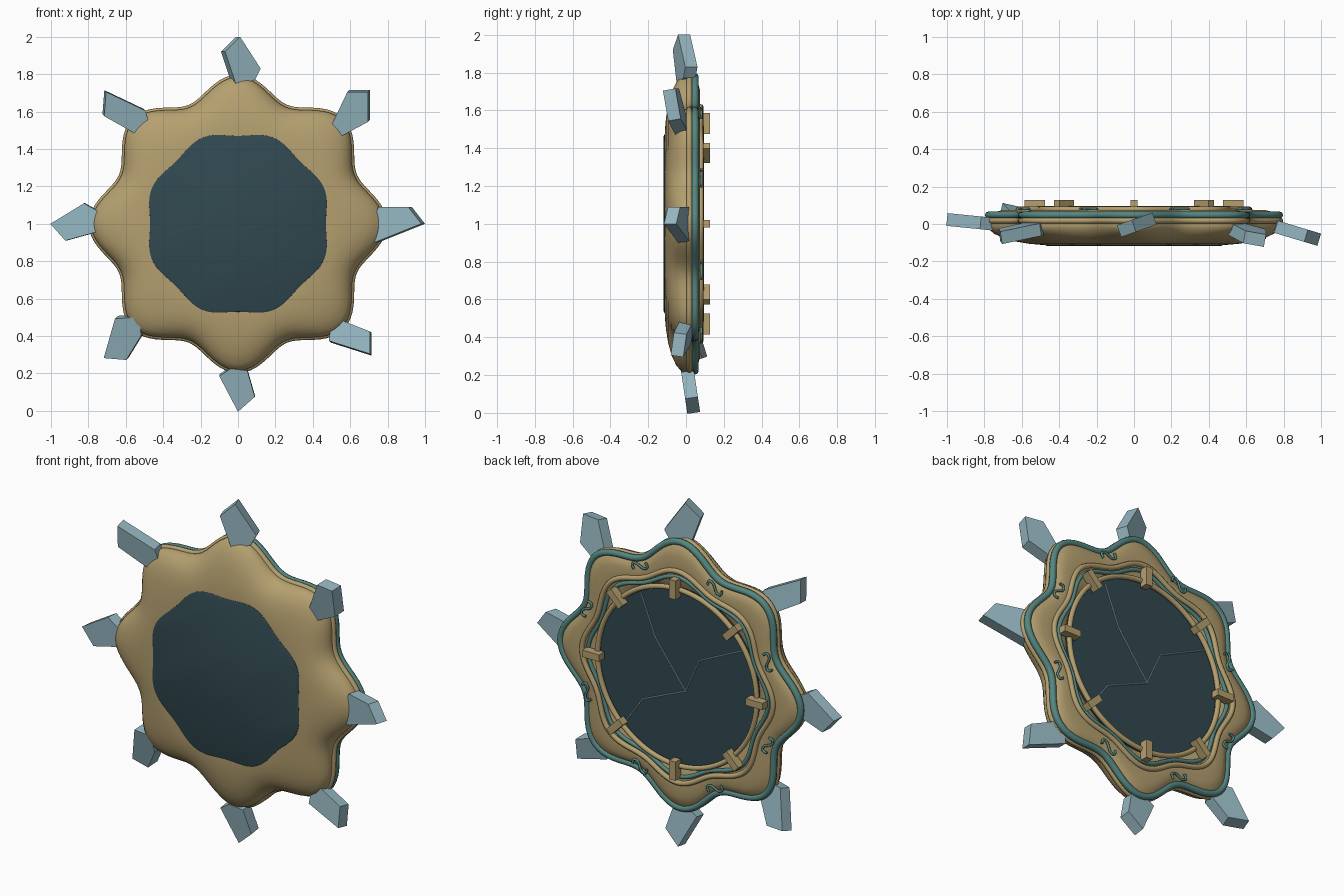
import bpy, bmesh, math
from mathutils import Vector

if "Cube" in bpy.data.objects:
    bpy.data.objects.remove(bpy.data.objects["Cube"])

def material(name, rgb):
    m = bpy.data.materials.new(name)
    m.diffuse_color = (*rgb, 1)
    m.use_nodes = True
    m.node_tree.nodes["Principled BSDF"].inputs["Base Color"].default_value = m.diffuse_color
    return m

GOLD = material("gold", (0.46, 0.35, 0.16))
TEAL = material("teal", (0.09, 0.24, 0.22))
DARK = material("dark_glass", (0.03, 0.065, 0.08))
SHARD = material("pale_blue", (0.30, 0.47, 0.53))

def wavy(r, amp, a):
    """Radius of an eight-lobed outline at angle a."""
    return r + amp * math.cos(8 * a)

def finish(bm, name, mat, smooth=None):
    bmesh.ops.recalc_face_normals(bm, faces=bm.faces)
    me = bpy.data.meshes.new(name)
    bm.to_mesh(me)
    bm.free()
    me.materials.append(mat)
    ob = bpy.data.objects.new(name, me)
    bpy.context.collection.objects.link(ob)
    if smooth:
        bpy.ops.object.select_all(action='DESELECT')
        ob.select_set(True)
        bpy.context.view_layer.objects.active = ob
        bpy.ops.object.shade_smooth_by_angle(angle=math.radians(smooth))
    return ob

def loft(name, rings, mat, closed, n=192):
    """Rings of (radius, y, lobe amplitude) joined into a skin."""
    bm = bmesh.new()
    rows = []
    for r, y, amp in rings:
        row = []
        for i in range(n):
            a = 2 * math.pi * i / n
            q = wavy(r, amp, a)
            row.append(bm.verts.new((q * math.sin(a), y, 1 + q * math.cos(a))))
        rows.append(row)
    pairs = list(zip(rows, rows[1:]))
    if closed:
        pairs.append((rows[-1], rows[0]))
    else:
        bm.faces.new(rows[0])
        bm.faces.new(rows[-1])
    for p, q in pairs:
        for i in range(n):
            j = (i + 1) % n
            bm.faces.new((p[i], p[j], q[j], q[i]))
    return finish(bm, name, mat, 35)

def wire(name, pts, depth, mat, cyclic=False, kind='POLY'):
    cu = bpy.data.curves.new(name, 'CURVE')
    cu.dimensions = '3D'
    cu.bevel_depth = depth
    cu.bevel_resolution = 2
    cu.use_fill_caps = True
    cu.resolution_u = 4
    sp = cu.splines.new(kind)
    sp.points.add(len(pts) - 1)
    for p, co in zip(sp.points, pts):
        p.co = (*co, 1)
    sp.use_cyclic_u = cyclic
    if kind == 'NURBS':
        sp.order_u = 3
        sp.use_endpoint_u = True
    cu.materials.append(mat)
    ob = bpy.data.objects.new(name, cu)
    bpy.context.collection.objects.link(ob)

def ring(name, r, y, amp, depth, mat, n=160):
    pts = []
    for i in range(n):
        a = 2 * math.pi * i / n
        q = wavy(r, amp, a)
        pts.append((q * math.sin(a), y, 1 + q * math.cos(a)))
    wire(name, pts, depth, mat, True)

# Scalloped frame body, domed on the front and flat on the back
loft("frame_body", [
    (0.44, -0.112, 0), (0.49, -0.112, 0.002), (0.55, -0.106, 0.008),
    (0.61, -0.094, 0.022), (0.66, -0.076, 0.036), (0.70, -0.052, 0.048),
    (0.722, -0.028, 0.054), (0.73, -0.008, 0.055), (0.725, 0.04, 0.055),
    (0.70, 0.062, 0.053), (0.66, 0.074, 0.045), (0.60, 0.074, 0.03),
    (0.55, 0.068, 0.01), (0.515, 0.05, 0)], GOLD, True)

# Dark mirror glass running through the frame
loft("mirror_glass", [(0.472, -0.118, -0.014), (0.484, -0.113, -0.014),
                      (0.50, 0.0, 0), (0.515, 0.06, 0)], DARK, False)

# Raised rims on the edge and back
ring("outer_gold_rim", 0.727, 0.018, 0.055, 0.016, GOLD)
ring("outer_teal_rim", 0.723, 0.048, 0.055, 0.019, TEAL)
ring("inner_gold_wave", 0.592, 0.078, 0.026, 0.015, GOLD)
ring("inner_teal_wave", 0.56, 0.073, 0.022, 0.012, TEAL)
ring("mirror_bezel", 0.515, 0.08, 0, 0.015, GOLD)

# Clips holding the bezel, and curled scrolls between the lobes
scroll = [(-0.045, 0.012), (-0.055, -0.018), (-0.02, -0.022), (0, 0),
          (0.02, 0.022), (0.055, 0.018), (0.045, -0.012)]
for k in range(8):
    a = k * math.pi / 4
    bm = bmesh.new()
    bmesh.ops.create_cube(bm, size=1)
    bmesh.ops.scale(bm, vec=(0.04, 0.05, 0.11), verts=bm.verts)
    clip = finish(bm, f"clip_{k + 1}", GOLD)
    clip.location = (0.53 * math.sin(a), 0.102, 1 + 0.53 * math.cos(a))
    clip.rotation_euler = (0, a, 0)
    b = a + math.pi / 8
    out = Vector((math.sin(b), 0, math.cos(b)))
    tan = Vector((math.cos(b), 0, -math.sin(b)))
    base = Vector((0, 0.081, 1)) + out * 0.635
    wire(f"scroll_{k + 1}", [base + tan * u + out * v for u, v in scroll],
         0.007, TEAL, kind='NURBS')

# Cracks across the back of the glass
hub = (-0.04, -0.08)
for k, path in enumerate([[(0.157, 0.185), (0.25, 0.42)],
                          [(-0.13, 0.124), (-0.44, 0.27)],
                          [(0.235, -0.198), (0.353, -0.366)]]):
    wire(f"crack_{k + 1}", [(x, 0.06, 1 + z) for x, z in [hub] + path],
         0.004, SHARD)

# Crystal shards: outline in hundredths, then mid depth, lean, roll
shards = [
    ([(-8, 92), (0, 100), (11, 83), (8, 77), (-2, 74)], -0.01, 0.0, 0.35),
    ([(59, 71), (70, 71), (70, 55), (55, 47), (49, 50)], -0.055, -0.25, 0),
    ([(76, 9), (92, 9), (99, 0), (74, -10), (72, -2)], -0.045, -0.3, 0),
    ([(53, -51), (71, -58), (71, -70), (49, -63), (50, -56)], -0.02, -0.2, 0),
    ([(-10, -81), (-4, -77), (5, -78), (9, -92), (0, -100)], 0.02, 0.15, 0),
    ([(-65, -50), (-52, -49), (-51, -59), (-59, -72), (-71, -71)], 0.03, 0.35, 0),
    ([(-100, 0), (-82, 11), (-75, 7), (-74, -4), (-92, -9)], 0.01, 0.1, 0),
    ([(-71, 71), (-50, 61), (-48, 54), (-56, 49), (-72, 58)], -0.045, -0.2, 0)]
for k, (outline, mid, lean, roll) in enumerate(shards):
    a = k * math.pi / 4
    out = Vector((math.sin(a), math.cos(a)))
    tan = Vector((math.cos(a), -math.sin(a)))
    slope = out * lean + tan * roll
    half = Vector((-slope.x, 1, -slope.y)).normalized() * 0.034
    bm = bmesh.new()
    front, back = [], []
    for x, z in outline:
        p = Vector((x, z)) / 100
        c = Vector((p.x, mid + slope.dot(p - out * 0.86), 1 + p.y))
        front.append(bm.verts.new(c - half))
        back.append(bm.verts.new(c + half))
    bm.faces.new(front)
    bm.faces.new(back)
    for i in range(5):
        j = (i + 1) % 5
        bm.faces.new((front[i], front[j], back[j], back[i]))
    finish(bm, f"shard_{k + 1}", SHARD)
